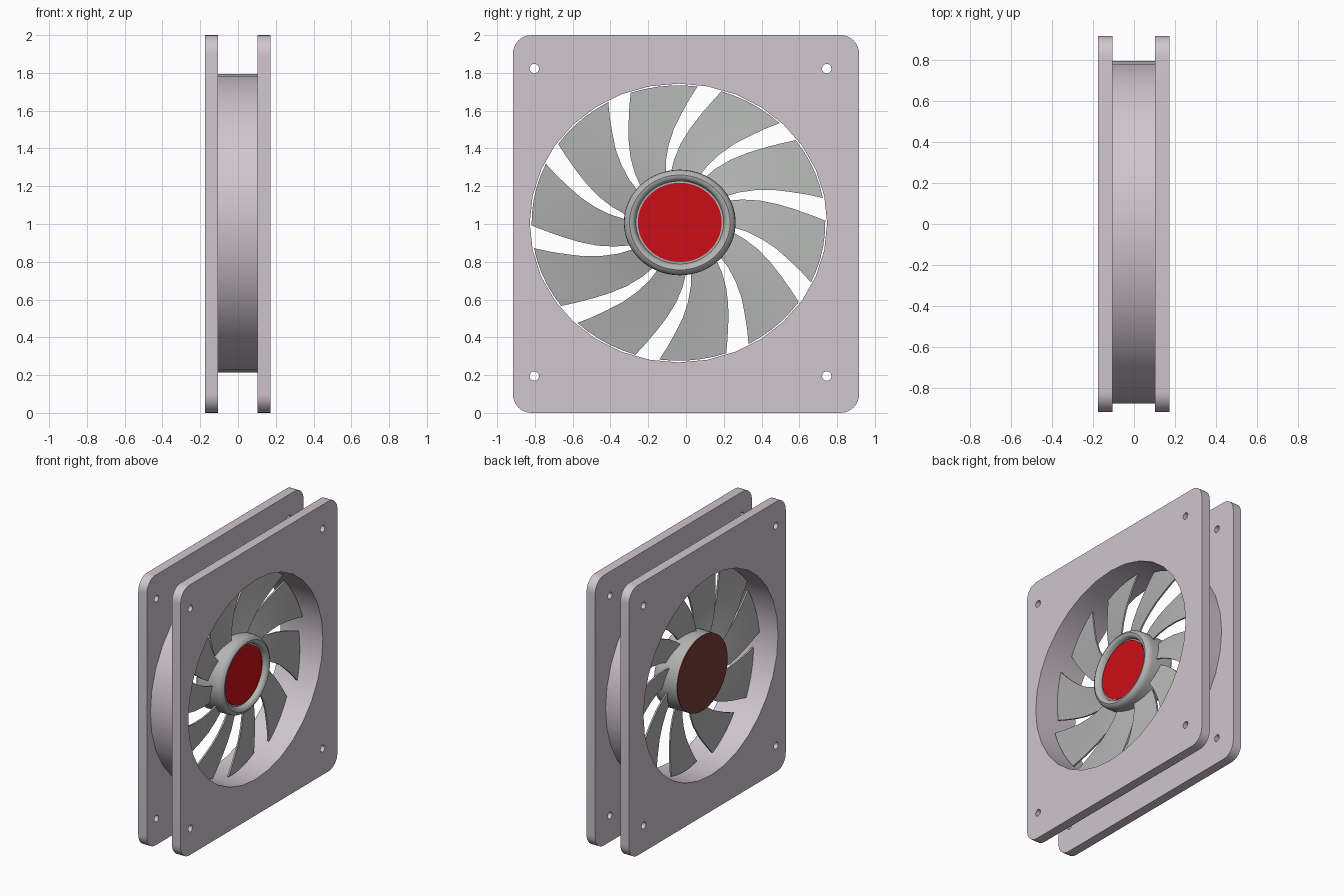
import bpy, bmesh
from math import sin, cos, pi, radians

if "Cube" in bpy.data.objects:
    bpy.data.objects.remove(bpy.data.objects["Cube"])

CY, CZ = -0.04, 1.005          # fan axis
RY, RZ = 0.787, 0.738          # opening is slightly wider than tall


def material(name, r, g, b):
    m = bpy.data.materials.new(name)
    m.diffuse_color = (r, g, b, 1)
    m.use_nodes = True
    m.node_tree.nodes["Principled BSDF"].inputs["Base Color"].default_value = m.diffuse_color
    return m


SHELL = material("pale_mauve", 0.63, 0.56, 0.62)
GREY = material("blade_grey", 0.45, 0.46, 0.45)
RED = material("red", 0.60, 0.004, 0.008)
BROWN = material("brown", 0.18, 0.05, 0.04)


def finish(bm, name, mat, angle=35):
    bmesh.ops.recalc_face_normals(bm, faces=bm.faces)
    me = bpy.data.meshes.new(name)
    bm.to_mesh(me)
    bm.free()
    me.materials.append(mat)
    ob = bpy.data.objects.new(name, me)
    bpy.context.collection.objects.link(ob)
    bpy.ops.object.select_all(action='DESELECT')
    ob.select_set(True)
    bpy.context.view_layer.objects.active = ob
    bpy.ops.object.shade_smooth_by_angle(angle=radians(angle))
    return ob


def ellipse(cy, cz, ry, rz, n):
    return [(cy + ry * cos(2 * pi * i / n), cz + rz * sin(2 * pi * i / n)) for i in range(n)]


def slab(name, loops, x0, x1, mat):
    """Flat y-z outline with holes, extruded along x."""
    bm = bmesh.new()
    for loop in loops:
        vs = [bm.verts.new((x0, y, z)) for y, z in loop]
        for a, b in zip(vs, vs[1:] + vs[:1]):
            bm.edges.new((a, b))
    bmesh.ops.triangle_fill(bm, edges=bm.edges[:], use_beauty=True, normal=(1, 0, 0))
    ext = bmesh.ops.extrude_face_region(bm, geom=bm.faces[:], use_keep_orig=True)
    for v in ext["geom"]:
        if isinstance(v, bmesh.types.BMVert):
            v.co.x = x1
    return finish(bm, name, mat)


def lathe(name, profile, mat, n=64):
    """Revolve (radius, x) points about the fan axis, slightly elliptical."""
    bm = bmesh.new()
    rings = [[bm.verts.new((x, y, z)) for y, z in ellipse(-0.033, 1.008, r, r * 0.945, n)]
             for r, x in profile]
    for a, b in zip(rings, rings[1:]):
        for i in range(n):
            j = (i + 1) % n
            bm.faces.new((a[i], a[j], b[j], b[i]))
    bm.faces.new(rings[0])
    bm.faces.new(rings[-1])
    return finish(bm, name, mat)


# Two square end plates with a fan opening and four screw holes
R = 0.1
outline = []
for k, (sy, sz) in enumerate([(1, 1), (-1, 1), (-1, -1), (1, -1)]):
    for i in range(9):
        a = pi / 2 * (k + i / 8)
        outline.append((sy * (0.917 - R) + R * cos(a), 1 + sz * (1 - R) + R * sin(a)))
opening = ellipse(CY, CZ, RY, RZ, 32)
screws = [ellipse(y, z, 0.025, 0.025, 16) for y in (-0.803, 0.745) for z in (0.195, 1.823)]
slab("rear_plate", [outline, opening] + screws, -0.175, -0.105, SHELL)
slab("front_plate", [outline, opening] + screws, 0.102, 0.172, SHELL)

# Duct ring joining the plates
slab("duct_ring", [ellipse(CY, CZ, 0.835, 0.79, 32), opening], -0.105, 0.102, SHELL)

# Hub with rounded rim, red front cap and brown rear cap
lathe("hub", [(0.294, -0.105), (0.296, 0.05), (0.293, 0.07), (0.283, 0.088), (0.266, 0.098),
              (0.25, 0.095), (0.238, 0.084), (0.232, 0.06)], GREY)
lathe("hub_front_cap", [(0.222, 0.05), (0.222, 0.066)], RED)
lathe("hub_rear_cap", [(0.294, -0.112), (0.294, -0.105)], BROWN)

# Ten swept blades: (radius, leading angle, trailing angle) stations
STATIONS = [(0.35, 63, 32), (0.46, 57.5, 28.5), (0.57, 52.5, 24.5), (0.68, 47.5, 20.5),
            (0.78, 43.5, 16.7), (0.89, 39.8, 13.3), (0.988, 37, 10.5)]
CHORD, HALF = 5, 0.006
for k in range(10):
    bm = bmesh.new()
    grid = []
    for r, hi, lo in STATIONS:
        row = []
        for i in range(CHORD + 1):
            s = i / CHORD
            a = radians(hi + (lo - hi) * s + 36 * k)
            row.append(bm.verts.new((-0.024 + 0.04 * s - HALF,
                                     CY + RY * r * cos(a), CZ + RZ * r * sin(a))))
        grid.append(row)
    for p, q in zip(grid, grid[1:]):
        for i in range(CHORD):
            bm.faces.new((p[i], p[i + 1], q[i + 1], q[i]))
    ext = bmesh.ops.extrude_face_region(bm, geom=bm.faces[:], use_keep_orig=True)
    for v in ext["geom"]:
        if isinstance(v, bmesh.types.BMVert):
            v.co.x += 2 * HALF
    finish(bm, f"blade_{k + 1}", GREY)
